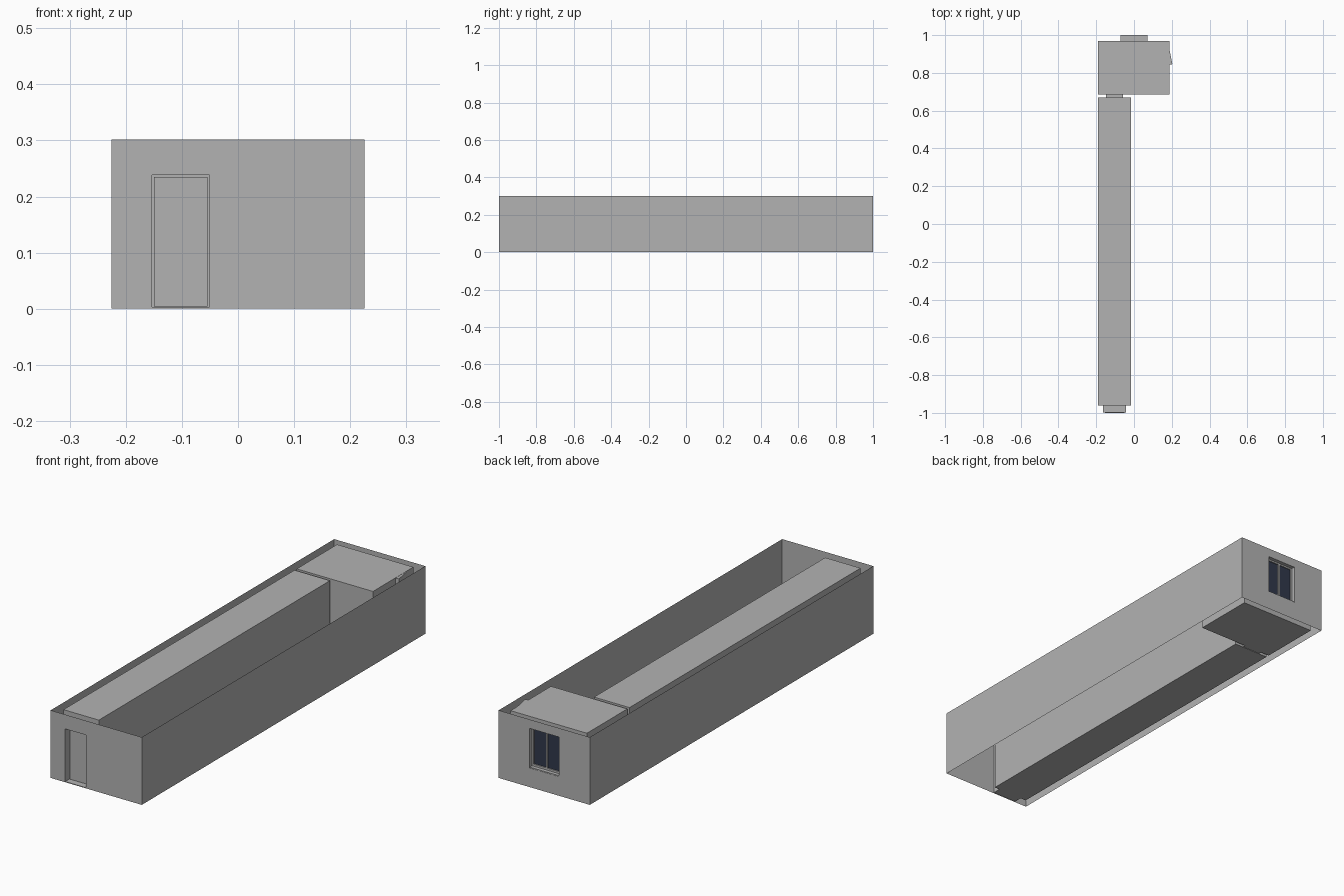
import bpy, bmesh
from mathutils import Matrix, Vector

if "Cube" in bpy.data.objects:
    bpy.data.objects.remove(bpy.data.objects["Cube"])

H = 0.302           # wall height
W = 0.225           # half width of the outer shell


def material(name, rgb):
    m = bpy.data.materials.new(name)
    m.diffuse_color = (*rgb, 1)
    m.use_nodes = True
    m.node_tree.nodes["Principled BSDF"].inputs["Base Color"].default_value = m.diffuse_color
    return m


PLASTER = material("grey plaster", (0.45, 0.45, 0.45))
GLASS = material("dark blue glass", (0.03, 0.04, 0.07))


def finish(name, bm, mat=PLASTER):
    bmesh.ops.remove_doubles(bm, verts=bm.verts, dist=1e-5)
    me = bpy.data.meshes.new(name)
    bm.to_mesh(me)
    bm.free()
    ob = bpy.data.objects.new(name, me)
    me.materials.append(mat)
    bpy.context.collection.objects.link(ob)
    return ob


def box(name, x, y, z, mat=PLASTER, angle=0):
    """Box from (min, max) ranges, turned about its own vertical axis."""
    bm = bmesh.new()
    bmesh.ops.create_cube(bm, size=1)
    size = Vector((x[1] - x[0], y[1] - y[0], z[1] - z[0]))
    mid = Vector((sum(x) / 2, sum(y) / 2, sum(z) / 2))
    bm.transform(Matrix.Translation(mid) @ Matrix.Rotation(angle, 4, 'Z')
                 @ Matrix.Diagonal((*size, 1)))
    return finish(name, bm, mat)


def quad(bm, pts):
    bm.faces.new([bm.verts.new(p) for p in pts])


def rect(x, z, y):
    return [(x[0], y, z[0]), (x[1], y, z[0]), (x[1], y, z[1]), (x[0], y, z[1])]


def ring(bm, a, b):
    """Band of four faces joining two rectangles."""
    for i in range(4):
        j = (i + 1) % 4
        quad(bm, [a[i], a[j], b[j], b[i]])


def pierced_wall(name, y, y_in, x, z):
    """End wall with a rectangular opening and its reveal."""
    bm = bmesh.new()
    hole = rect(x, z, y)
    ring(bm, rect((-W, W), (0, H), y), hole)
    ring(bm, hole, rect(x, z, y_in))
    if y > 0:
        bmesh.ops.reverse_faces(bm, faces=bm.faces[:])
    finish(name, bm)


# Outer shell: thin walls, open above and below
DOOR_X, DOOR_Z = (-0.153, -0.051), (0.003, 0.238)
WIN_X, WIN_Z = (-0.072, 0.072), (0.085, 0.262)
pierced_wall("front_wall", -1, -0.96, DOOR_X, DOOR_Z)
pierced_wall("back_wall", 1, 0.97, WIN_X, WIN_Z)
for name, s in (("left_wall", -1), ("right_wall", 1)):
    bm = bmesh.new()
    quad(bm, [(s * W, -s, 0), (s * W, s, 0), (s * W, s, H), (s * W, -s, H)])
    finish(name, bm)

# Inner rooms and the passage joining them
box("corridor", (-0.19, -0.015), (-0.96, 0.67), (0.001, 0.299))
box("room", (-0.19, 0.187), (0.685, 0.97), (0.001, 0.299))
box("passage", (-0.148, -0.058), (0.668, 0.687), (0.003, 0.238))

# Tilted cabinet whose corner pokes out of the room wall
box("cabinet", (0.124, 0.194), (0.838, 0.998 - 0.06), (0.2, 0.298), angle=0.2)

# Door leaf with surrounding frame
box("door_leaf", (-0.150, -0.054), (-0.972, -0.962), (0.004, 0.235))
for i, x in enumerate(((-0.163, -0.153), (-0.051, -0.043))):
    box(f"door_jamb_{i}", x, (-0.999, -0.96), (0.003, 0.238))
box("door_head", (-0.163, -0.043), (-0.999, -0.96), (0.238, 0.246))

# Window: two panes, frame bars and sill
for i, x in enumerate(((-0.065, -0.004), (0.004, 0.065))):
    box(f"window_pane_{i}", x, (0.970, 0.978), (0.098, 0.255), GLASS)
for i, x in enumerate((-0.0685, 0, 0.0685)):
    box(f"window_post_{i}", (x - 0.004, x + 0.004), (0.970, 0.983), (0.085, 0.262))
for i, z in enumerate(((0.085, 0.098), (0.255, 0.262))):
    box(f"window_rail_{i}", (-0.072, 0.072), (0.970, 0.983), z)
box("window_sill", (-0.072, 0.072), (0.970, 0.999), (0.080, 0.089))
